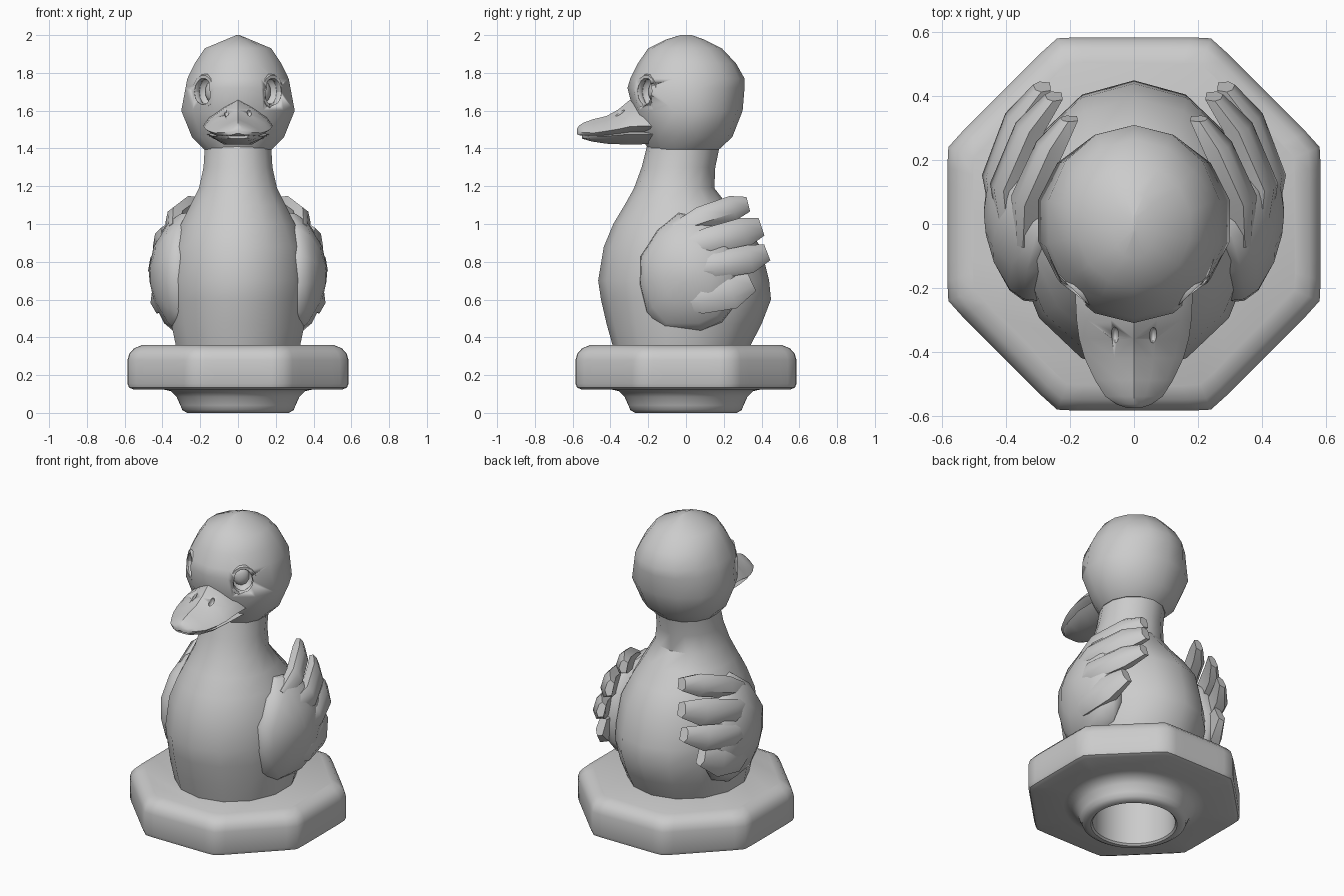
import bpy, bmesh, math
from mathutils import Vector, Matrix

cube = bpy.data.objects.get("Cube")
if cube:
    bpy.data.objects.remove(cube)

grey = bpy.data.materials.new("plain_grey")
grey.use_nodes = True
grey.diffuse_color = (0.6, 0.6, 0.6, 1)
grey.node_tree.nodes["Principled BSDF"].inputs["Base Color"].default_value = (0.6, 0.6, 0.6, 1)


def finish(name, bm, angle=35, mirror=False):
    bmesh.ops.recalc_face_normals(bm, faces=bm.faces[:])
    mesh = bpy.data.meshes.new(name)
    bm.to_mesh(mesh)
    bm.free()
    mesh.materials.append(grey)
    obj = bpy.data.objects.new(name, mesh)
    bpy.context.collection.objects.link(obj)
    bpy.ops.object.select_all(action='DESELECT')
    bpy.context.view_layer.objects.active = obj
    obj.select_set(True)
    bpy.ops.object.shade_smooth_by_angle(angle=math.radians(angle))
    if mirror:
        obj.modifiers.new("mirror", 'MIRROR').use_mirror_merge = False
    return obj


def loft(name, rings, angle=35, mirror=False):
    """Skin a stack of equal-length rings and cap both ends."""
    bm = bmesh.new()
    rows = [[bm.verts.new(p) for p in ring] for ring in rings]
    n = len(rows[0])
    for a, b in zip(rows, rows[1:]):
        for i in range(n):
            j = (i + 1) % n
            bm.faces.new((a[i], a[j], b[j], b[i]))
    bm.faces.new(rows[0])
    bm.faces.new(rows[-1])
    return finish(name, bm, angle, mirror)


def oval(z, w, front, back, n=14):
    """Horizontal oval with its own front and back reach."""
    mid, ry = (front + back) / 2, (back - front) / 2
    return [(w * math.sin(t), mid - ry * math.cos(t), z)
            for t in (2 * math.pi * i / n for i in range(n))]


def cut(target, name, matrix):
    """Carve a mirrored pair of ellipsoids out of the target."""
    bm = bmesh.new()
    bmesh.ops.create_uvsphere(bm, u_segments=12, v_segments=8, radius=1, matrix=matrix)
    cutter = finish(name, bm, 40, True)
    cutter.hide_render = True
    cutter.hide_viewport = True
    mod = target.modifiers.new(name, 'BOOLEAN')
    mod.operation = 'DIFFERENCE'
    mod.object = cutter


# Plinth: round socket and collar flowing into a rounded octagon
def plinth_ring(r, z, octagon):
    pts = []
    for i in range(64):
        t = 2 * math.pi * i / 64
        side = (t + math.pi / 8) % (math.pi / 4) - math.pi / 8
        k = min(1 / math.cos(side), 1.076) if octagon else 1
        pts.append((r * k * math.cos(t), r * k * math.sin(t), z))
    return pts


plinth = [(0.235, 0.34, 0), (0.235, 0.01, 0), (0.245, 0, 0), (0.27, 0, 0), (0.295, 0.015, 0),
          (0.305, 0.04, 0), (0.325, 0.085, 0), (0.355, 0.115, 0), (0.4, 0.125, 0),
          (0.555, 0.125, 1), (0.577, 0.134, 1), (0.585, 0.155, 1), (0.585, 0.28, 1),
          (0.575, 0.315, 1), (0.55, 0.342, 1), (0.505, 0.36, 1)]
loft("plinth", [plinth_ring(*row) for row in plinth], 40)

# Body and neck
body = [(0.345, 0.335, -0.385, 0.335), (0.47, 0.362, -0.42, 0.40), (0.6, 0.375, -0.45, 0.45),
        (0.7, 0.38, -0.465, 0.44), (0.88, 0.36, -0.435, 0.395), (1.0, 0.31, -0.385, 0.31),
        (1.1, 0.258, -0.325, 0.22), (1.19, 0.212, -0.275, 0.15), (1.3, 0.187, -0.235, 0.155),
        (1.42, 0.18, -0.205, 0.18)]
loft("body", [oval(*row) for row in body])

# Head
skull = [(1.395, 0.185, -0.2, 0.175), (1.46, 0.25, -0.235, 0.245), (1.6, 0.308, -0.28, 0.3),
         (1.72, 0.285, -0.31, 0.31), (1.77, 0.275, -0.295, 0.31), (1.85, 0.235, -0.255, 0.265),
         (1.93, 0.18, -0.2, 0.19), (1.975, 0.07, -0.11, 0.1), (2.0, 0.008, -0.03, 0.03)]
head = loft("head", [oval(*row) for row in skull])

# Eye sockets with slim raised rims and sunken eyeballs
turn = Vector((0.7, -0.72, 0.0)).to_track_quat('Z', 'Y').to_matrix().to_4x4()
eye = Matrix.Translation((0.168, -0.195, 1.7)) @ turn
cut(head, "socket_cutter", eye @ Matrix.Diagonal((0.068, 0.08, 0.06, 1)))
rim = []
for i in range(14):
    t = 2 * math.pi * i / 14
    rim.append([eye @ Vector(((0.07 + 0.016 * math.cos(s)) * math.cos(t),
                              (0.081 + 0.016 * math.cos(s)) * math.sin(t),
                              0.006 + 0.02 * math.sin(s)))
                for s in (2 * math.pi * j / 6 for j in range(6))])
loft("eye_rim", rim + rim[:1], 50, True)
ball = bmesh.new()
bmesh.ops.create_uvsphere(ball, u_segments=10, v_segments=6, radius=1,
                          matrix=eye @ Matrix.Translation((0, 0, -0.05))
                          @ Matrix.Diagonal((0.05, 0.06, 0.03, 1)))
finish("eyeball", ball, 40, True)


# Bill: y, half width, ridge height, edge height, underside height
def bill_ring(y, w, top, edge, low):
    rise = top - edge
    half = [(0, top), (0.4 * w, top - 0.3 * rise), (0.82 * w, edge + 0.3 * rise),
            (w, edge), (0.88 * w, edge - 0.015), (0.45 * w, low)]
    right = [(x, y, z) for x, z in half]
    left = [(-x, y, z) for x, z in reversed(half[1:])]
    return right + [(0, y, low)] + left


upper = [(-0.15, 0.18, 1.67, 1.515, 1.48), (-0.22, 0.184, 1.67, 1.52, 1.48),
         (-0.3, 0.18, 1.655, 1.515, 1.48), (-0.36, 0.172, 1.605, 1.502, 1.47),
         (-0.42, 0.155, 1.572, 1.492, 1.46), (-0.49, 0.122, 1.555, 1.482, 1.455),
         (-0.54, 0.09, 1.538, 1.485, 1.465), (-0.565, 0.055, 1.522, 1.485, 1.47),
         (-0.577, 0.02, 1.505, 1.49, 1.48)]
bill = loft("upper_bill", [bill_ring(*row) for row in upper], 40)
lower = [(-0.15, 0.165, 1.5, 1.475, 1.425), (-0.3, 0.16, 1.5, 1.475, 1.42),
         (-0.42, 0.135, 1.485, 1.465, 1.425), (-0.5, 0.1, 1.48, 1.465, 1.437),
         (-0.55, 0.055, 1.48, 1.47, 1.452)]
loft("lower_bill", [bill_ring(*row) for row in lower], 40)
slope = Matrix.Rotation(math.radians(30), 4, 'X')
cut(bill, "nostril_cutter", Matrix.Translation((0.06, -0.35, 1.59)) @ slope
    @ Matrix.Diagonal((0.012, 0.03, 0.025, 1)))


# Wings wrap round the body on one curved surface
def wing_x(y, z):
    return 0.475 - 1.0 * (y - 0.05) ** 2 - (1.3 if z > 0.75 else 0.9) * (z - 0.75) ** 2


outline = [(-0.04, 1.06), (-0.15, 0.97), (-0.24, 0.83), (-0.245, 0.68), (-0.21, 0.53),
           (-0.12, 0.43), (0.08, 0.43), (0.19, 0.48), (0.26, 0.57), (0.28, 0.72),
           (0.24, 0.9), (0.1, 1.03)]


def pad_ring(scale, depth):
    pts = []
    for y, z in outline:
        y, z = y * scale, 0.73 + (z - 0.73) * scale
        pts.append((wing_x(y, z) - depth, y, z))
    return pts


loft("wing", [pad_ring(s, d) for s, d in
              ((0.3, 0.14), (0.9, 0.14), (1, 0.08), (0.98, 0.04), (0.85, 0.015), (0.5, 0.006), (0.15, 0.004))],
     40, True)


# Feathers: path points in y and z, half width, inward offset; roots sink into the wing
def feather(name, path, width, inset):
    rings = []
    for k, (y, z) in enumerate(path):
        (y0, z0), (y1, z1) = path[max(k - 1, 0)], path[min(k + 1, len(path) - 1)]
        across = Vector((0, z0 - z1, y1 - y0)).normalized()
        h = width * (0.55, 0.95, 1, 0.6)[k]
        thick = 0.05 * (0.6, 1, 1, 0.6)[k]
        centre = Vector((wing_x(y, z) - inset - (0.055, 0.035, 0.03, 0.03)[k], y, z))
        rings.append([centre + across * h * a + Vector((thick * b, 0, 0)) for a, b in
                      ((1, 0.1), (0.6, 0.7), (-0.4, 0.95), (-1, 0.3), (-0.8, -0.8), (0.7, -0.9))])
    loft(name, rings, 45, True)


feather("top_feather", [(-0.06, 0.97), (0.08, 1.03), (0.25, 1.085), (0.33, 1.105)], 0.066, 0)
feather("second_feather", [(-0.06, 0.87), (0.12, 0.905), (0.31, 0.955), (0.4, 0.985)], 0.08, 0)
feather("third_feather", [(-0.08, 0.765), (0.15, 0.78), (0.34, 0.815), (0.43, 0.85)], 0.075, 0)
feather("lower_feather", [(-0.1, 0.62), (0.08, 0.62), (0.24, 0.65), (0.345, 0.7)], 0.1, 0.008)
